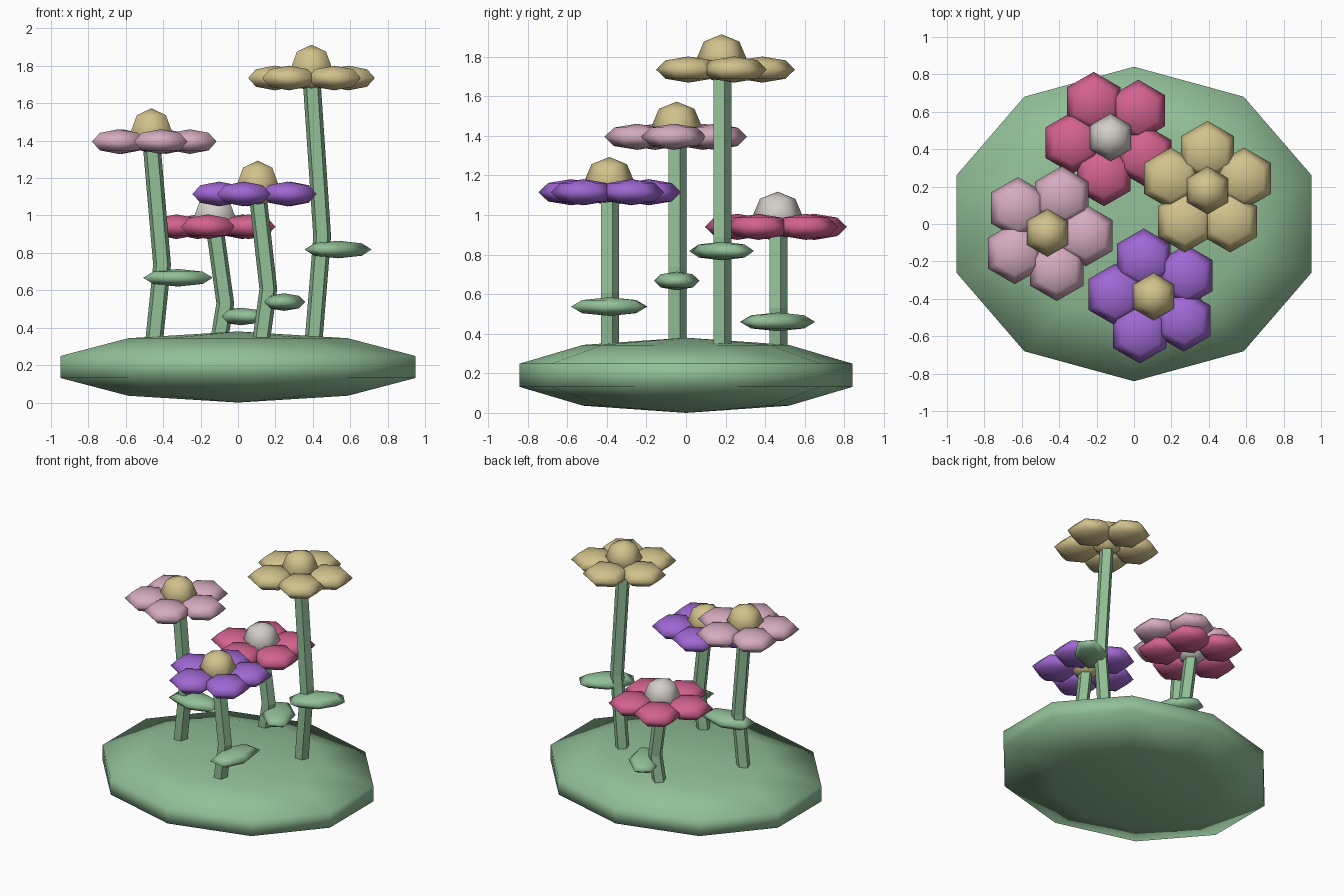
import bpy, bmesh, math
from mathutils import Vector

if "Cube" in bpy.data.objects:
    bpy.data.objects.remove(bpy.data.objects["Cube"])


def material(name, r, g, b):
    def lin(c):
        c /= 255
        return c / 12.92 if c <= 0.04045 else ((c + 0.055) / 1.055) ** 2.4
    m = bpy.data.materials.new(name)
    m.diffuse_color = (lin(r), lin(g), lin(b), 1)
    m.use_nodes = True
    m.node_tree.nodes["Principled BSDF"].inputs["Base Color"].default_value = m.diffuse_color
    return m


GREEN = material("leaf green", 146, 192, 152)
GOLD = material("soft gold", 210, 194, 140)
PINK = material("pale pink", 214, 172, 192)
ROSE = material("rose", 212, 98, 144)
PURPLE = material("purple", 160, 104, 212)
WHITE = material("off white", 210, 206, 200)


def finish(name, bm, mat, smooth):
    bmesh.ops.recalc_face_normals(bm, faces=bm.faces[:])
    for f in bm.faces:
        f.smooth = smooth
    me = bpy.data.meshes.new(name)
    bm.to_mesh(me)
    bm.free()
    me.materials.append(mat)
    ob = bpy.data.objects.new(name, me)
    bpy.context.collection.objects.link(ob)
    return ob


def ellipsoid(name, loc, radii, mat, segs=6, rings=4, turn=0):
    bm = bmesh.new()
    bmesh.ops.create_uvsphere(bm, u_segments=segs, v_segments=rings, radius=1)
    bmesh.ops.scale(bm, vec=radii, verts=bm.verts[:])
    ob = finish(name, bm, mat, True)
    ob.location = loc
    ob.rotation_euler.z = math.radians(turn)
    return ob


def stem(name, path, radius, mat):
    # five-sided tube swept through horizontal rings
    bm = bmesh.new()
    rings = []
    for p in path:
        angles = [math.radians(90 + 72 * k) for k in range(5)]
        rings.append([bm.verts.new(Vector(p) + Vector((radius * math.cos(a), radius * math.sin(a), 0)))
                      for a in angles])
    for lo, hi in zip(rings, rings[1:]):
        for k in range(5):
            bm.faces.new((lo[k], lo[(k + 1) % 5], hi[(k + 1) % 5], hi[k]))
    bm.faces.new(rings[0][::-1])
    bm.faces.new(rings[-1])
    return finish(name, bm, mat, False)


# ground mound
ellipsoid("mound", (0, 0, 0.19), (1.05, 0.884, 0.19), GREEN, 10, 5)

# flowers: name, x, y, petal height, first petal angle, leaf height, leaf turn, petal and centre colours
flowers = [
    ("pink", -0.463, -0.047, 1.395, -4, 0.667, 0, PINK, GOLD),
    ("gold", 0.393, 0.18, 1.735, 18, 0.818, 40, GOLD, GOLD),
    ("purple", 0.105, -0.388, 1.115, 33, 0.537, 80, PURPLE, GOLD),
    ("rose", -0.125, 0.463, 0.94, 44, 0.46, 120, ROSE, WHITE),
]
for name, x, y, z, first, leaf_z, leaf_turn, petal_mat, centre_mat in flowers:
    stem(name + "_stem", [(x, y, 0.19), (x + 0.057, y, leaf_z + 0.07), (x, y, z)], 0.05, GREEN)
    ellipsoid(name + "_leaf", (x + 0.142, y, leaf_z), (0.215, 0.115, 0.047), GREEN, turn=leaf_turn)
    ellipsoid(name + "_centre", (x, y, z + 0.053), (0.127, 0.127, 0.125), centre_mat)
    for k in range(5):
        a = math.radians(first + 72 * k)
        ellipsoid(f"{name}_petal_{k + 1}", (x + 0.206 * math.cos(a), y + 0.206 * math.sin(a), z),
                  (0.165, 0.165, 0.066), petal_mat)
